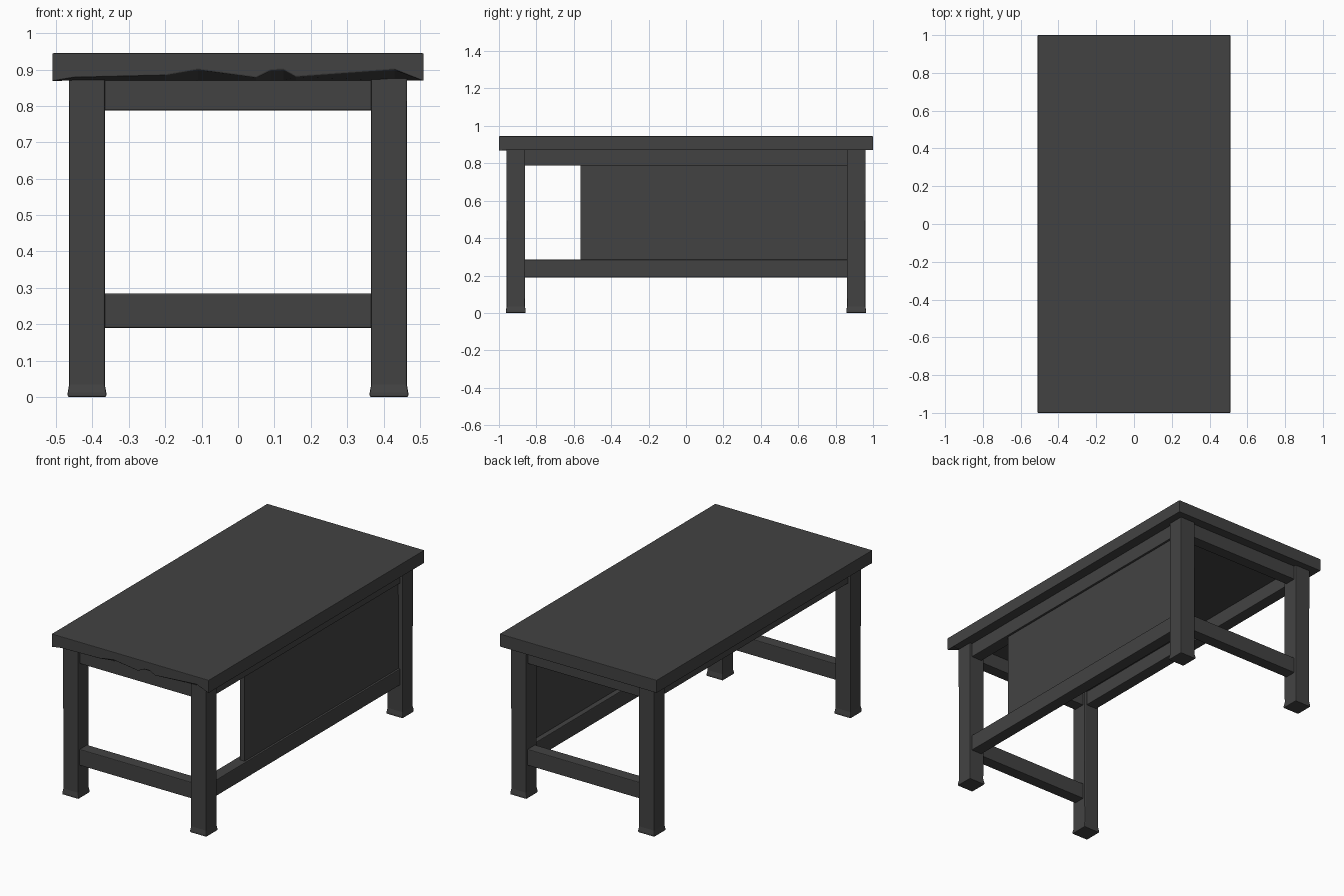
import bpy, bmesh

cube = bpy.data.objects.get("Cube")
if cube:
    bpy.data.objects.remove(cube, do_unlink=True)

# One dark charcoal finish
mat = bpy.data.materials.new("charcoal")
mat.use_nodes = True
colour = (0.055, 0.055, 0.055, 1)
mat.diffuse_color = colour
mat.node_tree.nodes["Principled BSDF"].inputs["Base Color"].default_value = colour


def finish(name, bm, bevel=0.004):
    bmesh.ops.recalc_face_normals(bm, faces=bm.faces)
    mesh = bpy.data.meshes.new(name)
    bm.to_mesh(mesh)
    bm.free()
    mesh.materials.append(mat)
    ob = bpy.data.objects.new(name, mesh)
    bpy.context.collection.objects.link(ob)
    if bevel:
        mod = ob.modifiers.new("soft edges", "BEVEL")
        mod.width = bevel
        mod.segments = 2
        mod.limit_method = "ANGLE"
    return ob


def box(name, x, y, z, bevel=0.004):
    """Box from (min, max) pairs on each axis."""
    bm = bmesh.new()
    bmesh.ops.create_cube(bm, size=1)
    for v in bm.verts:
        v.co = [r[0] if c < 0 else r[1] for c, r in zip(v.co, (x, y, z))]
    return finish(name, bm, bevel)


def leg(name, cx, cy):
    """Square leg with a slightly flared foot."""
    bm = bmesh.new()
    rings = []
    for z, h in ((0, 0.053), (0.012, 0.053), (0.035, 0.049), (0.88, 0.05)):
        rings.append([bm.verts.new((cx + a * h, cy + b * h, z))
                      for a, b in ((-1, -1), (1, -1), (1, 1), (-1, 1))])
    for lo, hi in zip(rings, rings[1:]):
        for i in range(4):
            j = (i + 1) % 4
            bm.faces.new((lo[i], lo[j], hi[j], hi[i]))
    bm.faces.new(rings[0])
    bm.faces.new(rings[-1])
    return finish(name, bm)


# Table top: side sections along x, with a worn lower front edge
worn = [(-0.51, 0.868), (-0.45, 0.878), (-0.2, 0.884), (-0.11, 0.9),
        (0.05, 0.878), (0.09, 0.898), (0.125, 0.9), (0.16, 0.88),
        (0.43, 0.9), (0.51, 0.868)]
bm = bmesh.new()
sections = []
for x, z in worn:
    profile = ((-1, 0.945), (-1, z), (-0.95, 0.87), (1, 0.87), (1, 0.945))
    sections.append([bm.verts.new((x, y, h)) for y, h in profile])
for a, b in zip(sections, sections[1:]):
    for i in range(5):
        j = (i + 1) % 5
        bm.faces.new((a[i], a[j], b[j], b[i]))
bm.faces.new(sections[0])
bm.faces.new(sections[-1])
finish("table_top", bm, 0.003)

# Legs
for sx, side in ((-1, "right"), (1, "left")):
    for sy, end in ((-1, "front"), (1, "back")):
        leg(f"{end}_{side}_leg", sx * 0.415, sy * 0.91)

# Aprons under the top and stretchers near the floor
apron_z, rail_z = (0.787, 0.88), (0.19, 0.285)
for s, end in ((-1, "front"), (1, "back")):
    y = sorted((s * 0.875, s * 0.945))
    box(f"{end}_apron", (-0.38, 0.38), y, apron_z)
    box(f"{end}_stretcher", (-0.38, 0.38), y, rail_z)
for s, side in ((-1, "right"), (1, "left")):
    box(f"{side}_apron", sorted((s * 0.38, s * 0.45)), (-0.88, 0.88), apron_z)
box("left_stretcher", (0.38, 0.45), (-0.88, 0.88), rail_z)

# Privacy panel on the left side, open toward the front
box("side_panel", (0.41, 0.438), (-0.565, 0.88), (0.25, 0.82), 0)
